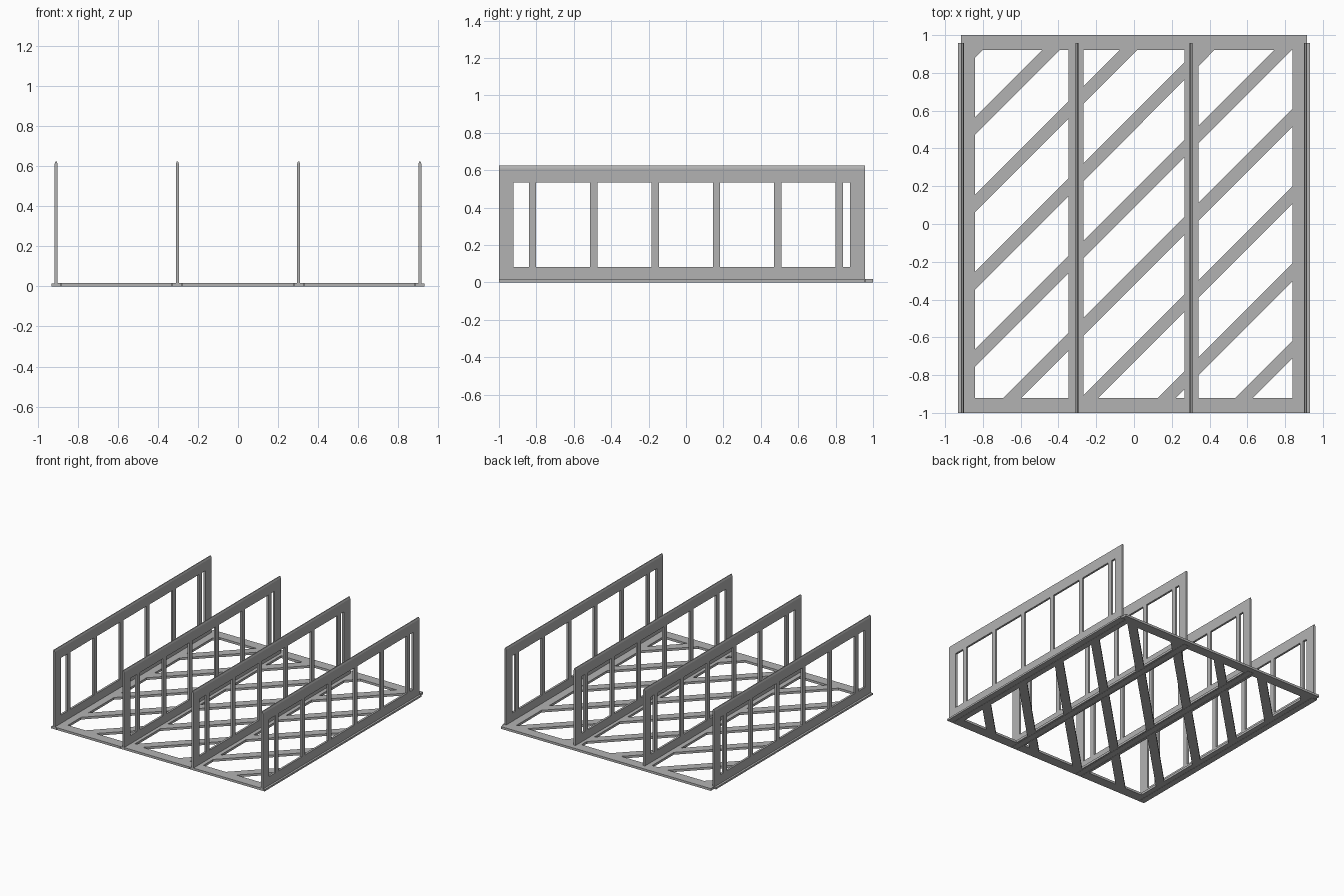
import bpy
import bmesh
from mathutils import Vector

if "Cube" in bpy.data.objects:
    bpy.data.objects.remove(bpy.data.objects["Cube"], do_unlink=True)

grey = bpy.data.materials.new("light grey")
grey.use_nodes = True
colour = (0.45, 0.45, 0.45, 1)
grey.diffuse_color = colour
grey.node_tree.nodes["Principled BSDF"].inputs["Base Color"].default_value = colour

SLAB = 0.018
FOOT = 0.014
FRONT, STOP, BACK = -1.0, 0.957, 1.0
DIVIDERS = [-0.909, -0.303, 0.303, 0.909]


def make_object(name, bm):
    bmesh.ops.recalc_face_normals(bm, faces=bm.faces)
    mesh = bpy.data.meshes.new(name)
    bm.to_mesh(mesh)
    bm.free()
    mesh.materials.append(grey)
    obj = bpy.data.objects.new(name, mesh)
    bpy.context.scene.collection.objects.link(obj)
    return obj


def extrude(bm, faces, offset):
    result = bmesh.ops.extrude_face_region(bm, geom=faces)
    verts = [g for g in result["geom"] if isinstance(g, bmesh.types.BMVert)]
    bmesh.ops.translate(bm, verts=verts, vec=offset)


def cutter(name, boxes):
    """One mesh of separate boxes, each given by its low and high corner."""
    bm = bmesh.new()
    for low, high in boxes:
        low, high = Vector(low), Vector(high)
        box = bmesh.ops.create_cube(bm, size=1)["verts"]
        bmesh.ops.scale(bm, verts=box, vec=high - low)
        bmesh.ops.translate(bm, verts=box, vec=(low + high) / 2)
    obj = make_object(name, bm)
    obj.hide_render = True
    return obj


def cut(obj, tool):
    mod = obj.modifiers.new("cut", "BOOLEAN")
    mod.operation = "DIFFERENCE"
    mod.solver = "EXACT"
    mod.object = tool
    bpy.context.view_layer.objects.active = obj
    bpy.ops.object.modifier_apply(modifier=mod.name)
    bpy.data.objects.remove(tool, do_unlink=True)


def slice_faces(bm, faces, point, normal):
    edges = {e for f in faces for e in f.edges}
    verts = {v for f in faces for v in f.verts}
    bmesh.ops.bisect_plane(bm, geom=list(faces) + list(edges) + list(verts),
                           plane_co=point, plane_no=normal)


# Base plate: an outer frame with three openings crossed by diagonal slats
HALF = 0.917
openings = [(-0.842, -0.348), (-0.268, 0.268), (0.342, 0.838)]
END = 0.92
slats = [(1.722 - 0.409 * k, 1.815 - 0.409 * k) for k in range(9)]


def in_opening(face):
    c = face.calc_center_median()
    return abs(c.y) < END and any(a < c.x < b for a, b in openings)


def is_hole(face):
    c = face.calc_center_median()
    return in_opening(face) and not any(a < c.y - c.x < b for a, b in slats)


bm = bmesh.new()
corners = [(-HALF, FRONT), (HALF, FRONT), (HALF, BACK), (-HALF, BACK)]
bm.faces.new([bm.verts.new((x, y, 0)) for x, y in corners])
for x in [edge for pair in openings for edge in pair]:
    slice_faces(bm, bm.faces, (x, 0, 0), (1, 0, 0))
for y in (-END, END):
    slice_faces(bm, bm.faces, (0, y, 0), (0, 1, 0))
for offset in [edge for pair in slats for edge in pair]:
    slice_faces(bm, [f for f in bm.faces if in_opening(f)],
                (0, offset, 0), (-1, 1, 0))
bmesh.ops.delete(bm, geom=[f for f in bm.faces if is_hole(f)], context="FACES")
extrude(bm, bm.faces[:], (0, 0, SLAB))
base = make_object("base_plate", bm)

# Grooves under the plate that take the divider feet
cut(base, cutter("groove_cutter", [
    ((x - 0.026, FRONT - 0.1, -0.1), (x + 0.026, STOP + 0.002, FOOT + 0.0005))
    for x in DIVIDERS]))

# Divider: T-shaped section with a tapered top edge, pierced by windows
half_section = [(0.024, 0), (0.024, FOOT), (0.008, FOOT),
                (0.008, 0.61), (0.003, 0.625)]
section = half_section + [(-x, z) for x, z in reversed(half_section)]
posts = [-0.821 + 0.328 * k for k in range(6)]
starts = [-0.923] + [p + 0.0195 for p in posts]
ends = [p - 0.0195 for p in posts] + [0.878]

bm = bmesh.new()
face = bm.faces.new([bm.verts.new((x, FRONT, z)) for x, z in section])
extrude(bm, [face], (0, STOP - FRONT, 0))
divider = make_object("divider_1", bm)
cut(divider, cutter("window_cutter", [
    ((-0.1, a, 0.083), (0.1, b, 0.535)) for a, b in zip(starts, ends)]))

# Four equal dividers across the plate
divider.location.x = DIVIDERS[0]
for number, x in enumerate(DIVIDERS[1:], 2):
    copy = bpy.data.objects.new(f"divider_{number}", divider.data)
    copy.location.x = x
    bpy.context.scene.collection.objects.link(copy)
